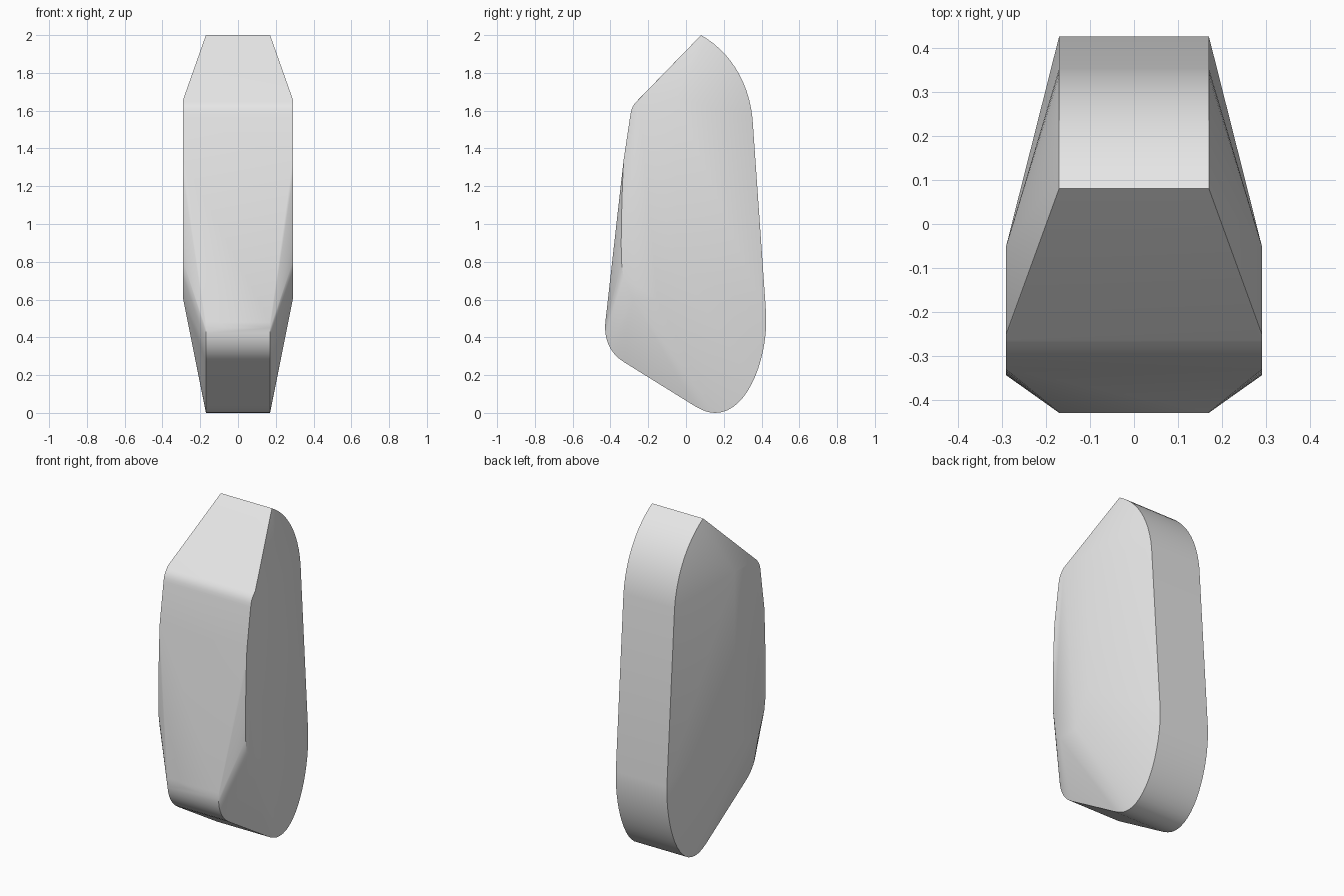
import bpy, bmesh, math

cube = bpy.data.objects.get("Cube")
if cube:
    bpy.data.objects.remove(cube, do_unlink=True)

RIM_HALF, SIDE_HALF = 0.17, 0.29


def bezier(p0, p1, p2, p3, steps):
    """Sample a cubic curve in the side (y, z) plane."""
    points = []
    for i in range(steps + 1):
        t = i / steps
        u = 1 - t
        points.append(tuple(u**3 * a + 3 * u * u * t * b + 3 * u * t * t * c + t**3 * d
                            for a, b, c, d in zip(p0, p1, p2, p3)))
    return points


# Narrow rim: rounded back top, bulging back, rounded bottom and front toe
rim = bezier((0.08, 2.0), (0.22, 1.92), (0.33, 1.77), (0.352, 1.56), 12)
rim += bezier((0.422, 0.56), (0.445, 0.33), (0.34, 0.0), (0.155, 0.0), 16)
rim += bezier((0.155, 0.0), (0.11, 0.0), (0.075, 0.02), (0.04, 0.04), 5)
rim += bezier((-0.33, 0.27), (-0.41, 0.32), (-0.435, 0.4), (-0.427, 0.48), 8)

# Wide side plateau: front shoulder, gently bowed front edge and inner ridge
plateau = bezier((-0.25, 1.66), (-0.275, 1.637), (-0.288, 1.62), (-0.294, 1.58), 5)
plateau += bezier((-0.33, 1.34), (-0.338, 1.2), (-0.346, 0.95), (-0.342, 0.8), 5)
plateau += [(-0.33, 0.72), (-0.28, 0.6), (-0.15, 0.6), (-0.05, 0.8), (-0.05, 1.66)]

# The shell is the convex skin stretched over both outlines on each side
bm = bmesh.new()
for side in (-1, 1):
    for half, outline in ((RIM_HALF, rim), (SIDE_HALF, plateau)):
        for y, z in outline:
            bm.verts.new((side * half, y, z))
bmesh.ops.remove_doubles(bm, verts=bm.verts, dist=0.0005)
hull = bmesh.ops.convex_hull(bm, input=bm.verts)
loose = {v for v in hull["geom_interior"] + hull["geom_unused"]
         if isinstance(v, bmesh.types.BMVert)}
bmesh.ops.delete(bm, geom=list(loose), context="VERTS")
bmesh.ops.dissolve_limit(bm, angle_limit=math.radians(0.5),
                         verts=bm.verts, edges=bm.edges)
bmesh.ops.recalc_face_normals(bm, faces=bm.faces)

mesh = bpy.data.meshes.new("shell")
bm.to_mesh(mesh)
bm.free()
shell = bpy.data.objects.new("shell", mesh)
bpy.context.collection.objects.link(shell)

# Plain light grey
grey = bpy.data.materials.new("light_grey")
grey.use_nodes = True
colour = (0.8, 0.8, 0.8, 1)
grey.diffuse_color = colour
grey.node_tree.nodes["Principled BSDF"].inputs["Base Color"].default_value = colour
mesh.materials.append(grey)

# Soft shading with crisp rim edges
bpy.ops.object.select_all(action="DESELECT")
shell.select_set(True)
bpy.context.view_layer.objects.active = shell
bpy.ops.object.shade_smooth_by_angle(angle=math.radians(30))
